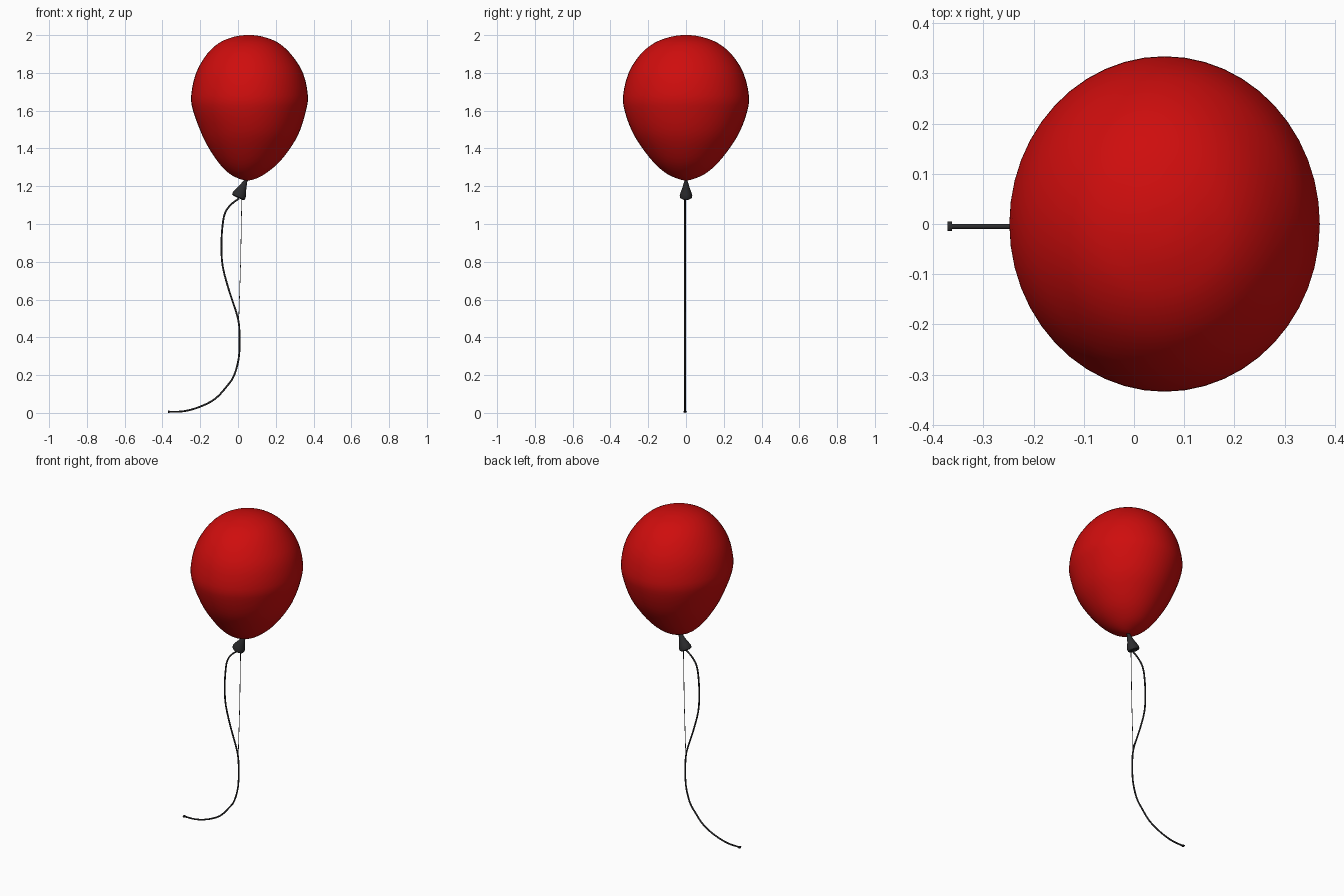
import bpy, math
from mathutils import Vector

if "Cube" in bpy.data.objects:
    bpy.data.objects.remove(bpy.data.objects["Cube"])


def material(name, rgb):
    m = bpy.data.materials.new(name)
    m.diffuse_color = (*rgb, 1)
    m.use_nodes = True
    m.node_tree.nodes["Principled BSDF"].inputs["Base Color"].default_value = m.diffuse_color
    return m


red = material("balloon red", (0.62, 0.004, 0.004))
dark = material("dark grey", (0.025, 0.025, 0.027))


def spline(rows, steps):
    """Catmull-Rom interpolation through rows of numbers."""
    p = [Vector(r) for r in rows]
    p = [p[0] * 2 - p[1]] + p + [p[-1] * 2 - p[-2]]
    out = []
    for i in range(1, len(p) - 2):
        a, b, c, d = p[i - 1:i + 3]
        for k in range(steps):
            t = k / steps
            out.append(0.5 * (2 * b + (c - a) * t + (2 * a - 5 * b + 4 * c - d) * t * t
                              + (3 * b - a - 3 * c + d) * t ** 3))
    return out + [p[-2]]


def loft(name, rings, mat):
    """Skin a list of equal-sized rings and cap both ends."""
    n = len(rings[0])
    verts = [v for r in rings for v in r]
    faces = [(i * n + j, i * n + (j + 1) % n, (i + 1) * n + (j + 1) % n, (i + 1) * n + j)
             for i in range(len(rings) - 1) for j in range(n)]
    faces += [tuple(reversed(range(n))), tuple(range(len(verts) - n, len(verts)))]
    me = bpy.data.meshes.new(name)
    me.from_pydata([tuple(v) for v in verts], [], faces)
    me.materials.append(mat)
    ob = bpy.data.objects.new(name, me)
    bpy.context.collection.objects.link(ob)
    bpy.ops.object.select_all(action='DESELECT')
    ob.select_set(True)
    bpy.context.view_layer.objects.active = ob
    bpy.ops.object.mode_set(mode='EDIT')
    bpy.ops.mesh.select_all(action='SELECT')
    bpy.ops.mesh.normals_make_consistent(inside=False)
    bpy.ops.object.mode_set(mode='OBJECT')
    bpy.ops.object.shade_smooth_by_angle(angle=math.radians(50))
    return ob


def circle(c, u, v, n):
    return [c + u * math.cos(2 * math.pi * k / n) + v * math.sin(2 * math.pi * k / n)
            for k in range(n)]


def tube(name, path, radius, mat, n=8):
    """Round tube along a path lying in a plane of constant y."""
    rings = []
    for i, p in enumerate(path):
        t = (path[min(i + 1, len(path) - 1)] - path[max(i - 1, 0)]).normalized()
        side = Vector((0, 1, 0))
        rings.append(circle(p, side * radius, side.cross(t) * radius, n))
    return loft(name, rings, mat)


# Balloon: z, centre x, half width in x, half width in y
profile = [(1.230, 0.050, 0.006, 0.006), (1.240, 0.050, 0.045, 0.045),
           (1.270, 0.050, 0.100, 0.108), (1.330, 0.057, 0.164, 0.175),
           (1.420, 0.062, 0.227, 0.244), (1.500, 0.064, 0.266, 0.290),
           (1.600, 0.061, 0.299, 0.325), (1.680, 0.061, 0.309, 0.333),
           (1.800, 0.061, 0.283, 0.304), (1.900, 0.058, 0.222, 0.240),
           (1.960, 0.057, 0.155, 0.165), (1.988, 0.056, 0.088, 0.092),
           (1.998, 0.056, 0.040, 0.042), (2.000, 0.056, 0.008, 0.008)]
loft("balloon", [circle(Vector((cx, 0, z)), Vector((rx, 0, 0)), Vector((0, ry, 0)), 48)
                 for z, cx, rx, ry in spline(profile, 3)], red)

# Tied neck: tilted flare with an open, recessed mouth
top, axis = Vector((0.048, 0, 1.245)), Vector((-0.41, 0, -0.91)).normalized()
across, back = Vector((0.91, 0, -0.41)).normalized(), Vector((0, 1, 0))
neck = [(0.0, 0.012), (0.02, 0.010), (0.03, 0.013), (0.06, 0.022), (0.085, 0.032),
        (0.1, 0.037), (0.112, 0.036), (0.117, 0.028), (0.108, 0.012)]
loft("neck", [circle(top + axis * d, across * r, back * r * 0.9, 20) for d, r in neck], dark)

# Long wavy string
path = [(0.005, 1.135), (-0.035, 1.105), (-0.068, 1.06), (-0.082, 0.99), (-0.088, 0.88),
        (-0.080, 0.77), (-0.045, 0.64), (0.000, 0.50), (0.008, 0.40), (0.004, 0.29),
        (-0.022, 0.195), (-0.060, 0.14), (-0.120, 0.075), (-0.200, 0.033),
        (-0.285, 0.009), (-0.366, 0.006)]
tube("string", spline([(x, -0.005, z) for x, z in path], 3), 0.0048, dark)

# Small knob at the loose end
tube("string_end", [Vector((-0.371, -0.003, 0.006)), Vector((-0.362, -0.003, 0.006))], 0.006, dark)
bpy.context.object.scale.y = 1.6

# Fine straight thread running from the neck to the string
tube("thread", [Vector((0.020, -0.003, 1.14)), Vector((0.014, -0.003, 0.80)),
                Vector((0.004, -0.003, 0.49))], 0.0018, dark, 6)
